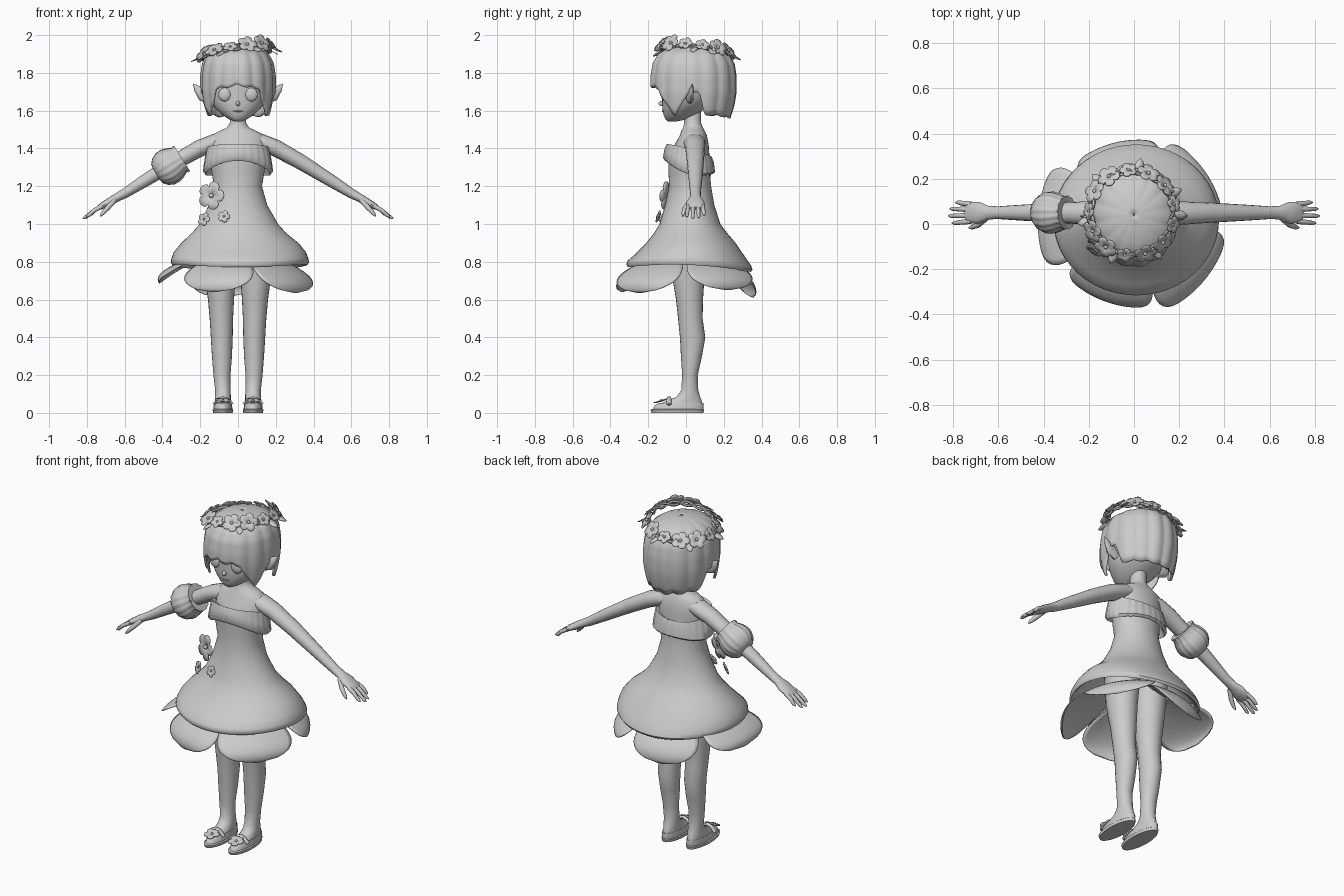
import bpy, bmesh
from math import sin, cos, pi, radians, sqrt
from mathutils import Vector

cube = bpy.data.objects.get("Cube")
if cube:
    bpy.data.objects.remove(cube)

clay = bpy.data.materials.new("plain_grey")
clay.use_nodes = True
GREY = (0.6, 0.6, 0.6, 1)
clay.diffuse_color = GREY
clay.node_tree.nodes["Principled BSDF"].inputs["Base Color"].default_value = GREY


def finish(ob, angle=50):
    ob.data.materials.append(clay)
    bpy.ops.object.select_all(action='DESELECT')
    ob.select_set(True)
    bpy.context.view_layer.objects.active = ob
    bpy.ops.object.shade_smooth_by_angle(angle=radians(angle))
    return ob


def skin(name, rows, closed=True, caps=True, thick=0):
    """Skin a list of equal-length point rows into a surface."""
    bm = bmesh.new()
    vs = [[bm.verts.new(p) for p in row] for row in rows]
    n = len(rows[0])
    for a, b in zip(vs, vs[1:]):
        for i in range(n if closed else n - 1):
            k = (i + 1) % n
            bm.faces.new((a[i], a[k], b[k], b[i]))
    if caps:
        bm.faces.new(vs[0])
        bm.faces.new(vs[-1])
    bmesh.ops.recalc_face_normals(bm, faces=bm.faces)
    me = bpy.data.meshes.new(name)
    bm.to_mesh(me)
    bm.free()
    ob = bpy.data.objects.new(name, me)
    bpy.context.collection.objects.link(ob)
    if thick:
        mod = ob.modifiers.new("thickness", 'SOLIDIFY')
        mod.thickness = thick
    return finish(ob)


def loft(name, rings, n=32, warp=None, caps=True, s=1):
    """Horizontal rings: (z, centre x, half width, front y, back y)."""
    rows = []
    for j, (z, cx, rx, y0, y1) in enumerate(rings):
        row = []
        for i in range(n):
            a = 2 * pi * i / n
            p = Vector((s * (cx + rx * cos(a)), (y0 + y1) / 2 + (y1 - y0) / 2 * sin(a), z))
            row.append(warp(p, a, j) if warp else p)
        rows.append(row)
    return skin(name, rows, caps=caps)


def tube(name, path, n=12, pleat=0, s=1):
    """Path entries: (x, y, z, radius in the vertical plane, radius along y)."""
    pts = [Vector((s * p[0], p[1], p[2])) for p in path]
    rows = []
    for j, p in enumerate(pts):
        t = (pts[min(j + 1, len(pts) - 1)] - pts[max(j - 1, 0)]).normalized()
        side = (Vector((0, 1, 0)) - t * t.y).normalized()
        up = t.cross(side)
        row = []
        for i in range(n):
            a = 2 * pi * i / n
            k = 1 + pleat * (i % 4 - 1.5) / 1.5
            row.append(p + (up * cos(a) * path[j][3] + side * sin(a) * path[j][4]) * k)
        rows.append(row)
    return skin(name, rows)


def ball(name, loc, scale):
    bpy.ops.mesh.primitive_uv_sphere_add(segments=20, ring_count=12, location=loc)
    ob = bpy.context.object
    ob.name, ob.scale = name, scale
    return finish(ob)


def flower(name, loc, normal, r):
    """Five broad, nearly flat petals round a small bead."""
    q = Vector(normal).to_track_quat('Z', 'Y')
    rows = []
    for f in (0.05, 0.55, 1):
        row = []
        for i in range(50):
            a = 2 * pi * i / 50
            d = r * f * (0.62 + 0.38 * abs(cos(2.5 * a)) ** 0.5 if f > 0.1 else 1)
            row.append(Vector(loc) + q @ Vector((d * cos(a), d * sin(a), 0.1 * r * f * f)))
        rows.append(row)
    skin(name + "_petals", rows, caps=False, thick=0.005)
    ball(name + "_bead", Vector(loc) + q @ Vector((0, 0, 0.04 * r)), (r * 0.16,) * 3)


def interp(table, v):
    for (a, x), (b, y) in zip(table, table[1:]):
        if v <= b:
            return x + (y - x) * (v - a) / (b - a)
    return table[-1][1]


# Neck, shoulders and bodice
loft("torso", [(1.62, 0, .045, -.01, .08), (1.535, 0, .043, -.01, .08), (1.51, 0, .06, -.015, .09),
               (1.492, 0, .1, -.025, .1), (1.47, 0, .14, -.032, .11), (1.42, 0, .148, -.06, .12),
               (1.35, 0, .148, -.085, .125), (1.27, 0, .132, -.088, .122), (1.17, 0, .115, -.08, .125)])


# Flared dress body with a rolled hem and a lining
def hem_wave(p, a, j):
    if j > 6:
        p.z += 0.012 * cos(2 * a) - 0.04 * p.y
    return p


loft("dress", [(1.36, 0, .15, -.092, .132), (1.27, 0, .139, -.092, .127), (1.2, 0, .127, -.09, .133),
               (1.1, 0, .155, -.11, .15), (1.0, .005, .207, -.14, .182),
               (.95, .005, .252, -.17, .22), (.9, .01, .31, -.21, .262), (.84, .01, .35, -.27, .32),
               (.805, .01, .363, -.31, .345), (.785, .01, .366, -.316, .352), (.772, .01, .358, -.308, .343),
               (.78, .01, .345, -.295, .33), (.86, .01, .3, -.22, .27), (1.0, .005, .18, -.1, .15)],
     48, hem_wave, caps=False)

# Large petals under the skirt: direction, reach and tip height
for deg, reach, tip in ((-40, .405, .635), (-110, .375, .64), (176, .425, .685), (104, .36, .61), (34, .385, .65)):
    mid = radians(deg)
    rows = []
    for j in range(17):
        u = j / 16
        r = 0.1 + (reach - 0.1) * sin(radians(102 * u))
        half = radians(35) * sqrt(max(0.004, 1 - ((u - .42) / .58) ** 2))
        row = []
        for v in range(-8, 9):
            b = half * v / 8
            flat = r * (1 + .06 * u * (1 - cos(2 * b)))
            row.append((flat * cos(mid + b), 0.01 + flat * sin(mid + b), 0.87 - (.87 - tip) * u))
        rows.append(row)
    skin("skirt_petal", rows, closed=False, caps=False, thick=0.005)


# Pleated band across the chest, lower at the back
def band_drape(p, a, j):
    k = 1 + 0.01 * cos(26 * a)
    drop = 0.035 * cos(a) ** 2 if j in (2, 3, 4) else -0.008 * cos(a) ** 2
    return Vector((p.x * k, p.y * k, p.z - 0.28 * (p.y - 0.02) - drop))


loft("chest_band", [(1.375, 0, .14, -.08, .115), (1.39, 0, .165, -.102, .135), (1.36, 0, .178, -.114, .148),
                    (1.312, 0, .184, -.122, .153), (1.298, 0, .172, -.11, .14), (1.33, 0, .14, -.085, .115)],
     104, band_drape)

# Legs, shoes and soles
for s, tag in ((1, "left"), (-1, "right")):
    loft(tag + "_leg", [(.012, .08, .045, -.165, .085), (.04, .08, .045, -.155, .088), (.06, .08, .043, -.11, .085),
                        (.085, .08, .042, -.05, .075), (.12, .08, .041, -.025, .065), (.2, .085, .045, -.02, .062),
                        (.3, .085, .053, -.027, .085), (.4, .086, .058, -.032, .102), (.5, .088, .062, -.042, .088),
                        (.6, .09, .069, -.053, .09), (.75, .095, .084, -.078, .1), (.93, .095, .095, -.09, .12)],
         24, s=s)
    loft(tag + "_shoe_sole", [(0, .08, .052, -.182, .092), (.016, .08, .055, -.188, .096),
                              (.02, .08, .05, -.18, .09)], s=s)
    loft(tag + "_shoe_upper", [(.018, .08, .05, -.175, .092), (.04, .08, .049, -.165, .094),
                               (.052, .08, .046, -.14, .092), (.05, .08, .04, -.12, .08)], s=s)
    tube(tag + "_shoe_strap", [(.03, -.09, .045, .008, .012), (.055, -.09, .072, .008, .012),
                               (.08, -.09, .08, .008, .012), (.105, -.09, .072, .008, .012),
                               (.13, -.09, .045, .008, .012)], 8, s=s)
    flower(tag + "_shoe_flower", (s * .08, -.13, .064), (0, -.3, 1), .044)

    # Arms, hands and fingers
    tube(tag + "_arm", [(.04, .045, 1.45, .03, .05), (.12, .045, 1.432, .046, .058), (.2, .048, 1.402, .045, .052),
                        (.33, .05, 1.33, .041, .045), (.5, .05, 1.225, .033, .035), (.6, .05, 1.162, .026, .028),
                        (.645, .05, 1.138, .022, .03), (.685, .05, 1.115, .021, .048), (.73, .05, 1.09, .016, .046),
                        (.745, .05, 1.082, .008, .038)], 16, s=s)
    for y, tip in ((.088, .79), (.064, .815), (.038, .822), (.012, .805)):
        spread = y + (y - .05) * .2
        drop = (tip - .72) * .55
        tube(tag + "_finger", [(.72, y, 1.095, .012, .012), (.76, (y + spread) / 2, 1.073, .011, .011),
                               (tip - .012, spread, 1.09 - drop, .009, .009),
                               (tip, spread, 1.084 - drop, .003, .003)], 8, s=s)
    tube(tag + "_thumb", [(.655, .025, 1.125, .014, .014), (.69, -.005, 1.085, .013, .013),
                          (.718, -.015, 1.055, .01, .01), (.73, -.017, 1.04, .003, .003)], 8, s=s)

    # Pointed ears and eyes
    tube(tag + "_ear", [(.14, .02, 1.665, .03, .02), (.185, .025, 1.685, .036, .016),
                        (.215, .03, 1.715, .02, .01), (.237, .035, 1.742, .002, .002)], 12, s=s)
    ball(tag + "_eye", (s * .07, -.112, 1.685), (.034, .018, .036))

# Puffed sleeve on the right arm, set along the arm
sleeve = []
for t, r in ((-.07, .055), (-.075, .078), (-.055, .075), (-.03, .088), (0, .096), (.03, .094),
             (.06, .08), (.08, .058), (.084, .04)):
    sleeve.append((.36 + .85 * t, .05, 1.308 - .53 * t, r, r * .95))
tube("puff_sleeve", sleeve, 64, pleat=.03, s=-1)

# Head with nose and lips
loft("head", [(1.543, 0, .02, -.095, -.05), (1.553, 0, .045, -.108, 0), (1.575, 0, .08, -.118, .05),
              (1.61, 0, .118, -.125, .1), (1.65, 0, .147, -.127, .14), (1.7, 0, .16, -.125, .165),
              (1.8, 0, .165, -.135, .19), (1.87, 0, .14, -.11, .17), (1.91, 0, .07, -.05, .1)])
ball("nose", (0, -.126, 1.638), (.012, .02, .014))
ball("lips", (0, -.119, 1.598), (.026, .008, .005))

# Bobbed hair: its lower edge follows the fringe, side locks, ears and nape
edge = [(0, 1.73), (36, 1.71), (46, 1.63), (60, 1.57), (74, 1.63), (84, 1.7), (98, 1.69), (106, 1.575), (180, 1.555)]
swell = [(1.55, .84), (1.62, .94), (1.7, 1), (1.78, 1), (1.85, .95), (1.9, .82), (1.93, .6), (1.948, .33), (1.956, .02)]
rows = []
for j in range(19):
    t = (j / 18) ** 1.6
    row = []
    for i in range(120):
        a = 2 * pi * i / 120
        deg = min(i, 120 - i) * 3
        groove = abs(sin(7 * a + 0.3))
        z = 1.956 - (1.956 - interp(edge, deg) - .012 * (1 - groove)) * t
        r = interp(swell, z) * (0.965 + 0.04 * groove)
        row.append((.2 * r * sin(a), .04 - .23 * r * cos(a), z))
    rows.append(row)
skin("hair", rows, thick=.012, caps=False)


# Tilted crown of blossoms and leaves
def crown_point(a, r):
    x, y = r * cos(a), r * sin(a)
    return Vector((x - .01, y + .05, 1.913 + .15 * x - .1 * y))


for k in range(2):
    rows = []
    for i in range(61):
        a = 2 * pi * i / 60
        c = crown_point(a, .183 + .01 * sin(8 * a + pi * k))
        c.z += .01 * cos(8 * a + pi * k)
        out = Vector((cos(a), sin(a), 0))
        rows.append([c + .008 * (out * cos(b * pi / 3) + Vector((0, 0, sin(b * pi / 3)))) for b in range(6)])
    skin("crown_vine", rows, caps=False)
for i in range(13):
    a = 2 * pi * i / 13 + .2
    lift = 1 + .35 * sin(5 * i)
    flower("crown_flower", crown_point(a, .19) + Vector((0, 0, .012)), (cos(a), sin(a), lift),
           .052 if i % 3 else .038)
    if i % 2 == 0:
        b = a + .24
        out, along = Vector((cos(b), sin(b), -.45)), Vector((-sin(b), cos(b), .2))
        rows = [[crown_point(b, .18) + out * .065 * u + along * (.02 * sin(pi * u) + .001) * v
                 for v in (-1, 0, 1)] for u in (0, .25, .5, .75, 1)]
        skin("crown_leaf", rows, closed=False, caps=False, thick=.004)

# Blossoms on the right side of the dress
flower("hip_flower_large", (-.14, -.1, 1.15), (-.45, -.9, .1), .076)
flower("hip_flower_outer", (-.18, -.118, 1.025), (-.6, -.8, .3), .037)
flower("hip_flower_inner", (-.075, -.146, 1.04), (-.25, -.9, .3), .033)
